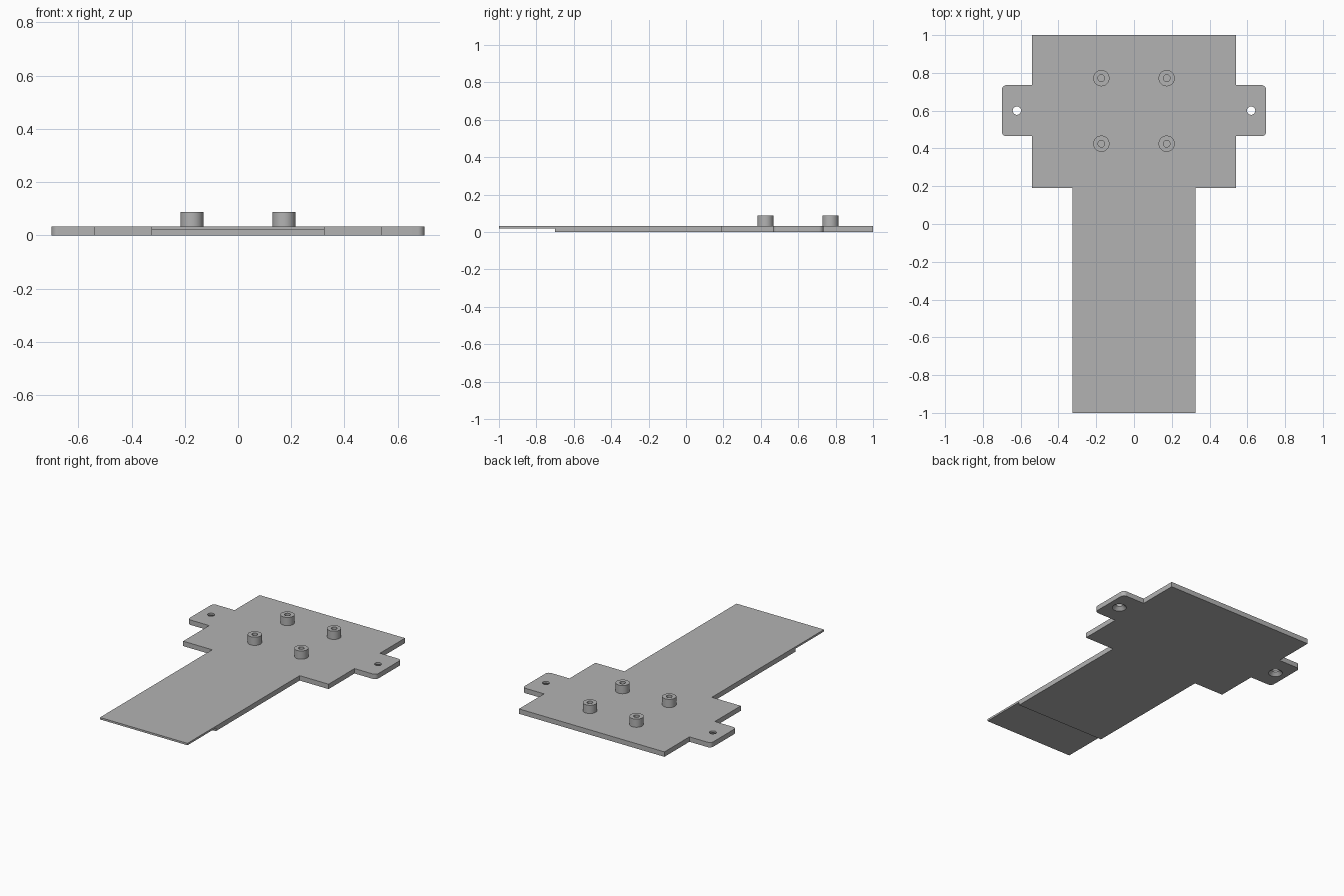
import bpy, bmesh
from math import cos, sin, pi, radians
from mathutils import Matrix

cube = bpy.data.objects.get("Cube")
if cube:
    bpy.data.objects.remove(cube, do_unlink=True)

THICK, TONGUE_Z, TOP = 0.033, 0.02, 0.088
TAB_Y, TAB_HALF, TAB_X, R = 0.60, 0.135, 0.70, 0.025

grey = bpy.data.materials.new("plain grey")
grey.use_nodes = True
GREY = (0.45, 0.45, 0.45, 1)
grey.diffuse_color = GREY
grey.node_tree.nodes["Principled BSDF"].inputs["Base Color"].default_value = GREY


def add_object(name, bm):
    bmesh.ops.recalc_face_normals(bm, faces=bm.faces)
    mesh = bpy.data.meshes.new(name)
    bm.to_mesh(mesh)
    bm.free()
    mesh.materials.append(grey)
    obj = bpy.data.objects.new(name, mesh)
    bpy.context.collection.objects.link(obj)
    return obj


def smooth(obj):
    bpy.ops.object.select_all(action="DESELECT")
    obj.select_set(True)
    bpy.context.view_layer.objects.active = obj
    bpy.ops.object.shade_smooth_by_angle(angle=radians(30))


def lathe(name, profile, x, y, closed=False, steps=40):
    """Revolve (radius, z) points about a vertical axis at x, y."""
    bm = bmesh.new()
    verts = [bm.verts.new((r, 0, z)) for r, z in profile]
    pairs = list(zip(verts, verts[1:]))
    if closed:
        pairs.append((verts[-1], verts[0]))
    edges = [bm.edges.new(p) for p in pairs]
    bmesh.ops.spin(bm, geom=verts + edges, cent=(0, 0, 0), axis=(0, 0, 1),
                   angle=2 * pi, steps=steps)
    bmesh.ops.remove_doubles(bm, verts=bm.verts, dist=1e-5)
    bmesh.ops.translate(bm, verts=bm.verts, vec=(x, y, 0))
    return add_object(name, bm)


def corner(cx, cy, start):
    """Quarter-circle points for a rounded tab corner."""
    return [(cx + R * cos(start + pi / 2 * i / 8),
             cy + R * sin(start + pi / 2 * i / 8)) for i in range(9)]


# Plate outline: narrow tongue, wide body and rounded side tabs
lo, hi = TAB_Y - TAB_HALF, TAB_Y + TAB_HALF
half = [(0.325, -1), (0.325, 0.19), (0.54, 0.19), (0.54, lo)]
half += corner(TAB_X - R, lo + R, -pi / 2) + corner(TAB_X - R, hi - R, 0)
half += [(0.54, hi), (0.54, 1)]
outline = half + [(-x, y) for x, y in reversed(half)]
bm = bmesh.new()
base = bm.faces.new([bm.verts.new((x, y, 0)) for x, y in outline])
walls = bmesh.ops.extrude_face_region(bm, geom=[base])["geom"]
bmesh.ops.translate(bm, vec=(0, 0, THICK),
                    verts=[v for v in walls if isinstance(v, bmesh.types.BMVert)])
plate = add_object("mounting_plate", bm)

# Cutters: underside step of the tongue and countersunk screw holes
bm = bmesh.new()
bmesh.ops.create_cube(bm, size=1, matrix=Matrix.Translation((0, -0.95, TONGUE_Z - 0.1))
                      @ Matrix.Diagonal((1, 0.5, 0.2, 1)))
cutters = [add_object("step_cutter", bm)]
screw = [(0, -0.01), (0.053, -0.01), (0.022, 0.021), (0.022, 0.06), (0, 0.06)]
for side in (-1, 1):
    cutters.append(lathe("screw_hole_cutter", screw, side * 0.62, TAB_Y))

for cutter in cutters:
    cutter.hide_render = True
    mod = plate.modifiers.new("cut", "BOOLEAN")
    mod.object, mod.operation, mod.solver = cutter, "DIFFERENCE", "EXACT"
    bpy.context.view_layer.objects.active = plate
    bpy.ops.object.modifier_apply(modifier=mod.name)
    bpy.data.objects.remove(cutter, do_unlink=True)
smooth(plate)

# Four hollow standoffs
tube = [(0.018, THICK), (0.043, THICK), (0.043, TOP), (0.018, TOP)]
for x, side in ((-0.173, "right"), (0.173, "left")):
    for y, end in ((0.425, "front"), (0.772, "back")):
        smooth(lathe(f"standoff_{end}_{side}", tube, x, y, closed=True))
